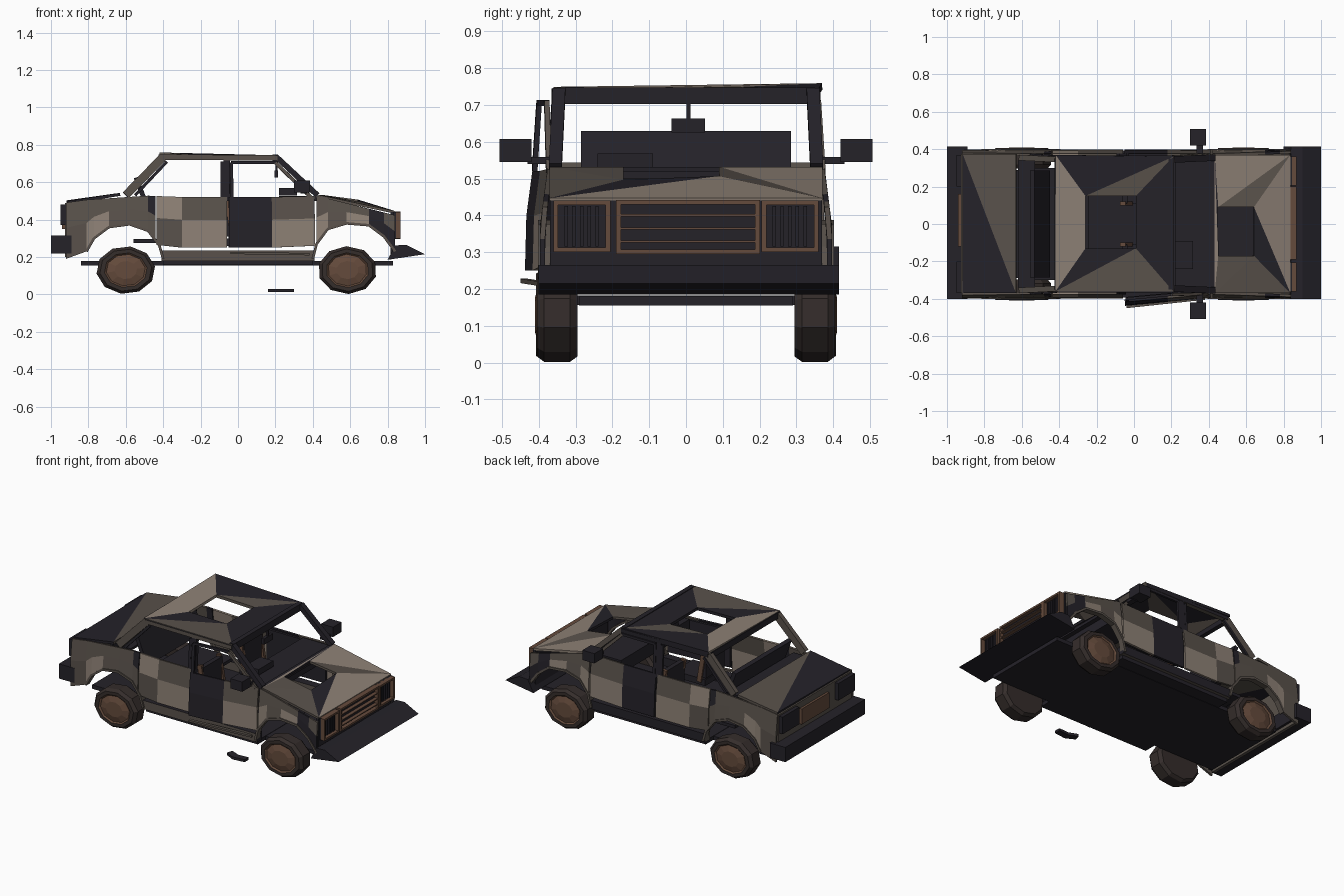
import bpy, math
from mathutils import Vector, Matrix

if "Cube" in bpy.data.objects:
    bpy.data.objects.remove(bpy.data.objects["Cube"])


def material(name, rgb):
    m = bpy.data.materials.new(name)
    m.diffuse_color = (*rgb, 1)
    m.use_nodes = True
    m.node_tree.nodes["Principled BSDF"].inputs["Base Color"].default_value = m.diffuse_color
    return m


MATS = {"d": material("char", (0.018, 0.016, 0.022)), "m": material("soot", (0.10, 0.083, 0.07)),
        "a": material("ash", (0.27, 0.22, 0.18)), "r": material("rust", (0.13, 0.07, 0.045)),
        "t": material("tyre", (0.035, 0.026, 0.024))}


def mesh(name, verts, faces, cols="d", thick=0):
    me = bpy.data.meshes.new(name)
    me.from_pydata([tuple(v) for v in verts], [], faces)
    keys = sorted(set(cols))
    for k in keys:
        me.materials.append(MATS[k])
    for i, p in enumerate(me.polygons):
        p.material_index = keys.index(cols[i % len(cols)])
    o = bpy.data.objects.new(name, me)
    bpy.context.collection.objects.link(o)
    if thick:
        s = o.modifiers.new("thickness", "SOLIDIFY")
        s.thickness, s.offset = thick, 0
    return o


HEXA = [(0, 1, 3, 2), (4, 6, 7, 5), (0, 4, 5, 1), (2, 3, 7, 6), (0, 2, 6, 4), (1, 5, 7, 3)]


def box(name, x, y, z, c="d"):
    return mesh(name, [(a, b, d) for a in x for b in y for d in z], HEXA, c)


def bar(name, p, q, w, h, c="d"):
    """Box from p to q, w thick along y (or x for cross bars), h in the other direction."""
    p, q = Vector(p), Vector(q)
    d = (q - p).normalized()
    side = Vector((0, 1, 0)) if abs(d.y) < 0.7 else Vector((1, 0, 0))
    up = d.cross(side).normalized()
    side = up.cross(d)
    return mesh(name, [e + side * w * i + up * h * j for e in (p, q) for i in (-.5, .5)
                       for j in (-.5, .5)], HEXA, c)


def width(z):
    return 0.37 + 0.02 * max(0, min(1, (0.52 - z) / 0.15))


def side_panel(name, cols, s, colours):
    """Sheet panel from columns of (x, top z, bottom z), folded at mid height."""
    v, f = [], []
    for x, t, b in cols:
        for z in (t, b + (t - b) * 0.55, b):
            v.append((x, s * width(z), z))
    for i in range(len(cols) - 1):
        for j in (0, 1):
            a = i * 3 + j
            f.append((a, a + 1, a + 4, a + 3))
    return mesh(name, v, f, colours, 0.014)


def holed_panel(name, outer, inner, colours, thick):
    """Four trapezoids round a burnt-through hole, split into triangles."""
    f = []
    for i in range(4):
        j = (i + 1) % 4
        f += [(i, j, 4 + j), (i, 4 + j, 4 + i)]
    return mesh(name, outer + inner, f, colours, thick)


def wheel(name, x, y, s, tilt):
    n = 10
    prof = [(-.055, .09), (-.055, .14), (-.035, .158), (.035, .158), (.055, .14), (.055, .115),
            (.047, .105), (.058, .06)]
    v, f, c = [], [], ""
    for i in range(n):
        a = 2 * math.pi * i / n + tilt
        for o, r in prof:
            v.append((x + r * math.cos(a), y + s * o, 0.13 + 0.81 * r * math.sin(a)))
    k = len(prof)
    for i in range(n):
        for j in range(k - 1):
            p, q = i * k + j, ((i + 1) % n) * k + j
            f.append((p, p + 1, q + 1, q) if s > 0 else (q, q + 1, p + 1, p))
            c += "r" if j >= 5 else "t"
    f += [[i * k for i in range(n)], [i * k + k - 1 for i in range(n)]]
    mesh(name, v, f, c + "tr")


REAR_ARCH = [(-.81, .23), (-.77, .30), (-.69, .36), (-.58, .375), (-.48, .34), (-.42, .26), (-.40, .19)]
FRONT_ARCH = [(.40, .19), (.42, .27), (.48, .35), (.58, .38), (.70, .37), (.78, .31), (.84, .23)]

for s, tag in ((-1, "right"), (1, "left")):
    # rear quarter, rear door and front fender
    side_panel(tag + "_rear_quarter", [(-.92, .49, .19)] + [(x, .505 + .02 * (x + .81) / .3, z)
               for x, z in REAR_ARCH[:5]] + [(-.44, .525, .29)], s, "mmmamammmmdm")
    side_panel(tag + "_rear_door", [(-.435, .525, .265), (-.3, .52, .25), (-.06, .52, .25)], s, "amma")
    side_panel(tag + "_front_fender", [(x, .525 - .1 * (x - .43) / .4 if x > .43 else .525, z)
               for x, z in FRONT_ARCH[1:]], s, "mammmaddmd")
    # arch lips
    for arch, part in ((REAR_ARCH, "rear"), (FRONT_ARCH, "front")):
        mesh(f"{tag}_{part}_arch_lip", [(x, s * y, z) for x, z in arch for y in (.365, .402)],
             [(2 * i, 2 * i + 1, 2 * i + 3, 2 * i + 2) for i in range(6)], "m", 0.014)
    # sill and lower skirt
    box(tag + "_sill", (-.41, .41), sorted((s * .34, s * .392)), (.18, .235), "mdmdmd")
    # pillars and roof rail
    bar(tag + "_rear_pillar", (-.60, s * .355, .53), (-.405, s * .345, .73), .03, .045, "m")
    bar(tag + "_middle_pillar", (-.06, s * .365, .50), (-.06, s * .35, .735), .025, .035)
    bar(tag + "_windscreen_pillar", (.425, s * .355, .53), (.205, s * .345, .735), .035, .03, "dm")
    bar(tag + "_roof_rail", (-.41, s * .35, .732), (.21, s * .35, .728), .03, .025, "md")
    bar(tag + "_rear_window_frame", (-.55, s * .37, .53), (-.38, s * .358, .71), .014, .016)
    bar(tag + "_rear_window_post", (-.085, s * .37, .52), (-.085, s * .358, .71), .014, .016)
    # front door with window frame, the right one hanging ajar
    door = [side_panel(tag + "_front_door", [(-.05, .52, .25), (.18, .52, .25), (.41, .525, .26)], s, "ddma"),
            bar(tag + "_door_frame_rear", (-.035, s * .372, .52), (-.035, s * .36, .705), .014, .018),
            bar(tag + "_door_frame_top", (-.035, s * .36, .705), (.20, s * .36, .705), .014, .016),
            bar(tag + "_door_frame_front", (.20, s * .36, .705), (.39, s * .372, .52), .014, .018, "m"),
            box(tag + "_door_lining", (-.04, .38), sorted((s * .35, s * .368)), (.27, .51))]
    if s < 0:
        h = Matrix.Translation((.40, -.385, 0))
        for o in door:
            o.matrix_world = h @ Matrix.Rotation(.09, 4, "Z") @ h.inverted()
    # wing mirrors
    box(tag + "_mirror", (.30, .385), sorted((s * .42, s * .507)), (.545, .608))
    box(tag + "_mirror_arm", (.335, .37), sorted((s * .36, s * .43)), (.54, .558))
    # wheels
    wheel(tag + "_rear_wheel", -.60, s * .352, s, .15)
    wheel(tag + "_front_wheel", .585, s * .35, s, .35)
    # headlamps: rusty frame with dark recessed ribs
    y0, y1 = sorted((s * .205, s * .36))
    box(tag + "_headlamp_back", (.82, .845), (y0, y1), (.30, .44))
    for a, b in ((y0, y0 + .013), (y1 - .013, y1)):
        box(tag + "_headlamp_frame_side", (.83, .87), (a, b), (.30, .44), "r")
    for z in (.30, .428):
        box(tag + "_headlamp_frame_bar", (.83, .87), (y0, y1), (z, z + .012), "r")
    for i in range(5):
        y = y0 + .03 + i * .021
        box(tag + "_headlamp_rib", (.84, .855), (y, y + .009), (.315, .425))
    # tail lamps and front seats
    box(tag + "_tail_lamp", (-.95, -.91), sorted((s * .20, s * .37)), (.37, .48))
    y0, y1 = sorted((s * .11, s * .30))
    box(tag + "_seat_cushion", (-.06, .16), (y0, y1), (.26, .30))
    for y in (y0, y1):
        bar(tag + "_seat_frame", (-.02, y, .28), (-.06, y, .52), .02, .03, "r")
    box(tag + "_seat_back", (-.065, -.035), (y0, y1), (.31, .51))

# roof, bonnet and boot lid
holed_panel("roof", [(-.42, -.36, .74), (.21, -.36, .735), (.21, .36, .735), (-.42, .37, .75)],
            [(-.26, -.13, .737), (.01, -.13, .732), (.01, .15, .732), (-.26, .15, .74)], "mddddmaa", .018)
holed_panel("bonnet", [(.43, -.37, .525), (.835, -.37, .44), (.835, .37, .44), (.43, .37, .525)],
            [(.45, -.17, .525), (.64, -.17, .49), (.64, .09, .50), (.45, .09, .525)], "mmadamad", .014)
mesh("boot_lid", [(-.915, -.37, .49), (-.63, -.37, .535), (-.63, .375, .535), (-.915, .375, .495)],
     [(0, 1, 3), (1, 2, 3)], "dm", .016)
# cross members of the glass openings
bar("windscreen_header", (.20, -.35, .725), (.20, .35, .725), .03, .045)
bar("rear_window_header", (-.41, -.35, .728), (-.41, .35, .728), .03, .04)
bar("scuttle", (.425, -.37, .515), (.425, .37, .515), .03, .03)
# rear and front faces
box("tail_panel", (-.925, -.905), (-.37, .375), (.20, .49), "m")
box("plate_recess", (-.94, -.92), (-.12, .16), (.35, .45), "r")
box("rear_bumper", (-1.0, -.89), (-.40, .415), (.22, .315))
box("nose_panel", (.815, .835), (-.37, .37), (.20, .44))
box("grille_back", (.82, .845), (-.18, .19), (.30, .44))
for z, h in ((.295, .012), (.326, .006), (.361, .006), (.397, .006), (.43, .012)):
    box("grille_bar", (.83, .868), (-.187, .20), (z, z + h), "r")
for y in (-.19, .188):
    box("grille_end", (.83, .868), (y, y + .013), (.295, .442), "r")
# wedge bumper bent forward
prof = [(.80, .185), (1.0, .215), (.90, .265), (.84, .262)]
mesh("front_bumper", [(x, y, z) for y in (-.40, .415) for x, z in prof],
     [(0, 1, 2, 3), (7, 6, 5, 4)] + [(i, i + 4, (i + 1) % 4 + 4, (i + 1) % 4) for i in range(4)])
# floor
box("floor_pan", (-.84, .83), (-.29, .29), (.155, .18))
box("cabin_floor", (-.40, .40), (-.37, .37), (.157, .182))
# interior
box("rear_seat_base", (-.56, -.24), (-.30, .30), (.275, .295))
bar("rear_seat_back", (-.46, 0, .40), (-.545, 0, .625), .57, .025)
box("parcel_shelf", (-.62, -.53), (-.34, .34), (.50, .515))
box("dashboard", (.22, .41), (-.35, .35), (.44, .525))
box("instrument_hood", (.22, .315), (-.24, -.09), (.53, .568))
box("interior_mirror", (.195, .215), (-.04, .052), (.625, .663))
box("mirror_stem", (.20, .212), (.002, .012), (.66, .71))
# loose debris
bar("hanging_trim", (-.04, -.44, .222), (.38, -.395, .215), .02, .012, "m")
mesh("fallen_piece", [(.16, -.34, .02), (.22, -.37, .02), (.30, -.36, .02), (.30, -.32, .02),
                      (.23, -.325, .02), (.17, -.30, .02)], [(0, 1, 2, 3, 4, 5)], "d", .016)
